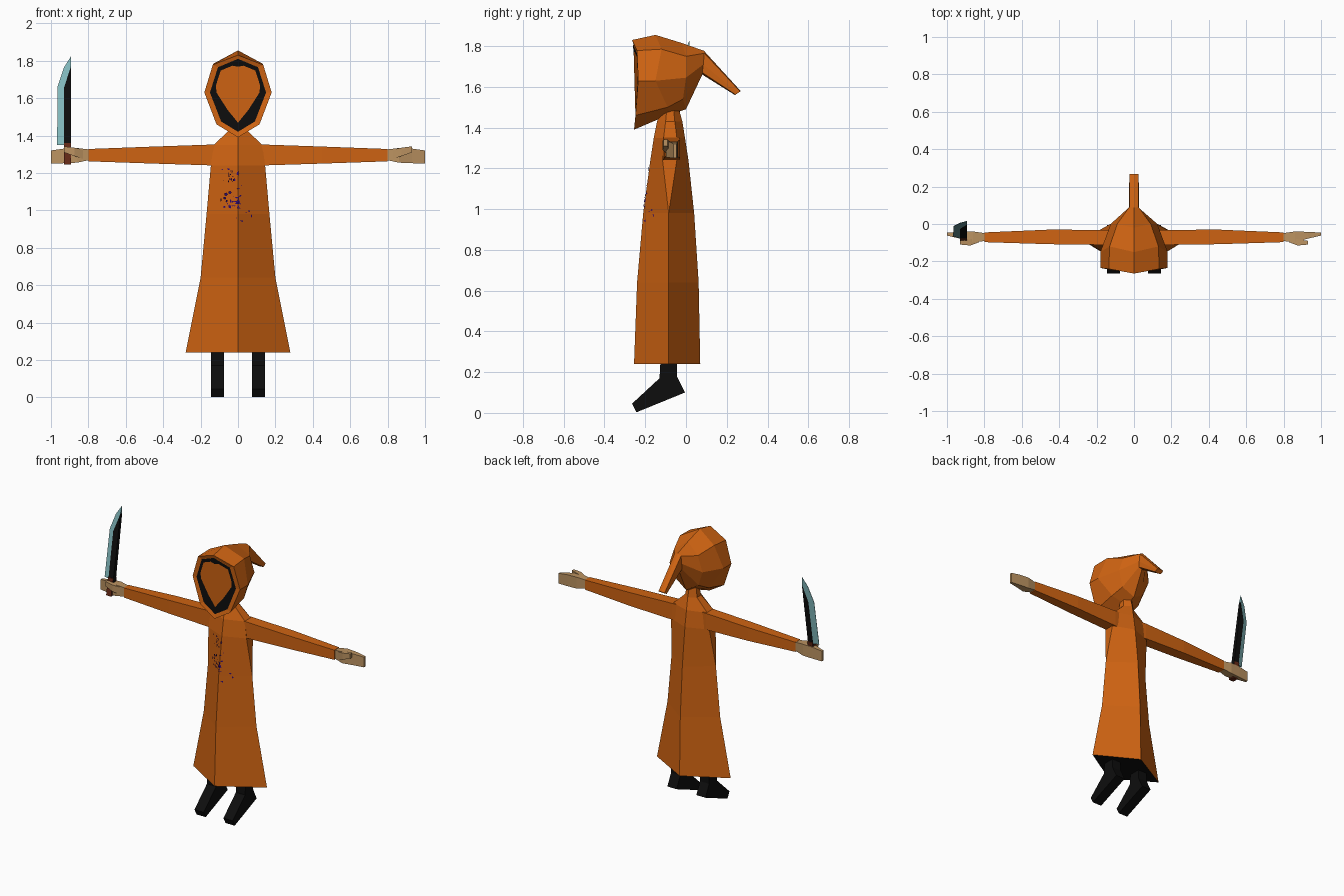
import bpy, bmesh, math, random

if "Cube" in bpy.data.objects:
    bpy.data.objects.remove(bpy.data.objects["Cube"])

def mat(name, rgb):
    m = bpy.data.materials.new(name)
    m.diffuse_color = (*rgb, 1)
    m.use_nodes = True
    m.node_tree.nodes["Principled BSDF"].inputs["Base Color"].default_value = m.diffuse_color
    return m

ORANGE = mat("orange_cloth", (0.62, 0.125, 0.006))
BLACK = mat("black", (0.004, 0.004, 0.004))
SKIN = mat("tan_skin", (0.5, 0.29, 0.12))
STEEL = mat("teal_steel", (0.23, 0.5, 0.52))
BROWN = mat("brown_grip", (0.13, 0.022, 0.008))
STAIN = mat("purple_stain", (0.025, 0.002, 0.16))

def finish(name, bm, mats, rule=None, fix=True):
    bmesh.ops.remove_doubles(bm, verts=bm.verts, dist=1e-4)
    if fix:
        bmesh.ops.recalc_face_normals(bm, faces=bm.faces)
    bm.normal_update()
    if rule:
        for f in bm.faces:
            f.material_index = rule(f)
    me = bpy.data.meshes.new(name)
    bm.to_mesh(me)
    bm.free()
    for m in mats:
        me.materials.append(m)
    ob = bpy.data.objects.new(name, me)
    bpy.context.collection.objects.link(ob)
    return ob

def loft(name, rings, mats, rule=None):
    """Skin a list of equal-length point rings and cap both ends."""
    bm = bmesh.new()
    vs = [[bm.verts.new(p) for p in r] for r in rings]
    n = len(rings[0])
    for a, b in zip(vs, vs[1:]):
        for i in range(n):
            j = (i + 1) % n
            bm.faces.new((a[i], a[j], b[j], b[i]))
    bm.faces.new(vs[0][::-1])
    bm.faces.new(vs[-1])
    return finish(name, bm, mats, rule)

def box_ring(x, y0, y1, z0, z1):
    return [(x, y0, z0), (x, y1, z0), (x, y1, z1), (x, y0, z1)]

# Robe: ridged front and back, side ridge that splits open under the arm
# z, half width, front y, back y, side front y, side back y
ROBE = [(0.24, 0.28, -0.255, 0.07, -0.085, -0.085),
        (0.64, 0.20, -0.24, 0.062, -0.085, -0.085),
        (0.98, 0.168, -0.21, 0.04, -0.085, -0.085),
        (1.24, 0.145, -0.175, 0.012, -0.115, -0.045),
        (1.35, 0.13, -0.158, -0.005, -0.11, -0.045),
        (1.43, 0.045, -0.142, -0.018, -0.10, -0.055),
        (1.53, 0.03, -0.11, -0.045, -0.09, -0.065)]
loft("robe", [[(0, f, z), (w, a, z), (w, b, z), (0, k, z), (-w, b, z), (-w, a, z)]
              for z, w, f, k, a, b in ROBE],
     [ORANGE, BLACK], lambda f: 1 if f.normal.z < -0.9 else 0)

# Hood: half rings from top to bottom, mirrored
def full(half):
    return half + [(-x, y, z) for x, y, z in half[-2:0:-1]]

OPENING = [(0, -0.258, 1.81), (0.107, -0.238, 1.765), (0.15, -0.233, 1.63),
           (0.09, -0.24, 1.475), (0, -0.247, 1.42)]
HOOD = [
    OPENING,
    [(0, -0.265, 1.83), (0.135, -0.24, 1.778), (0.18, -0.235, 1.63),
     (0.115, -0.248, 1.46), (0, -0.255, 1.39)],
    [(0, -0.15, 1.855), (0.13, -0.12, 1.785), (0.18, -0.15, 1.63),
     (0.11, -0.09, 1.50), (0, -0.08, 1.465)],
    [(0, -0.02, 1.815), (0.09, 0.0, 1.75), (0.125, 0.0, 1.645),
     (0.085, -0.015, 1.54), (0, 0.0, 1.49)],
    [(0, 0.088, 1.777), (0.025, 0.09, 1.765), (0.027, 0.085, 1.71),
     (0.025, 0.08, 1.67), (0, 0.08, 1.66)],
    [(0, 0.268, 1.58), (0.023, 0.266, 1.577), (0.025, 0.255, 1.57),
     (0.023, 0.243, 1.562), (0, 0.24, 1.56)]]
loft("hood", [full(h) for h in HOOD], [ORANGE])

# Dark face plate filling the hood opening
bm = bmesh.new()
ring = [bm.verts.new((x, y - 0.003, z)) for x, y, z in full(OPENING)]
mid = bm.verts.new((0, -0.243, 1.63))
for i in range(len(ring)):
    bm.faces.new((ring[i - 1], ring[i], mid))
for f in bm.faces:
    f.normal_update()
    if f.normal.y > 0:
        f.normal_flip()
finish("dark_face", bm, [BLACK], fix=False)

for side, s in (("left", 1), ("right", -1)):
    # Sleeve
    loft(side + "_sleeve", [box_ring(s * 0.09, -0.112, -0.035, 1.24, 1.352),
                            box_ring(s * 0.13, -0.112, -0.032, 1.24, 1.352),
                            box_ring(s * 0.45, -0.108, -0.03, 1.25, 1.341),
                            box_ring(s * 0.80, -0.097, -0.045, 1.262, 1.328)], [ORANGE])
    # Hand with flat fingers and a separate thumb
    loft(side + "_hand", [box_ring(s * 0.79, -0.09, -0.05, 1.27, 1.325),
                          box_ring(s * 0.86, -0.098, -0.04, 1.255, 1.333),
                          box_ring(s * 0.93, -0.078, -0.042, 1.252, 1.33),
                          box_ring(s * 1.0, -0.062, -0.046, 1.25, 1.32)], [SKIN])
    loft(side + "_thumb", [box_ring(s * 0.83, -0.098, -0.065, 1.275, 1.325),
                           box_ring(s * 0.875, -0.115, -0.082, 1.29, 1.335),
                           box_ring(s * 0.93, -0.11, -0.09, 1.31, 1.342)], [SKIN])
    # Leg and boot, side profile extruded across x
    boot = [(-0.125, 0.26), (-0.13, 0.17), (-0.265, 0.045), (-0.243, 0.003),
            (-0.005, 0.10), (-0.045, 0.18), (-0.045, 0.26)]
    loft(side + "_leg", [[(s * 0.11 + d, y, z) for y, z in boot]
                         for d in (-0.035, 0.035)], [BLACK])

# Knife: dark thick spine, teal bevel thinning to the edge, leaning backwards
def lean(z):
    return -0.065 + (z - 1.35) * 0.17

def blade(name, outline, material):
    # outline points: x, z, half thickness
    loft(name, [[(x, lean(z) + d * t, z) for x, z, t in outline] for d in (-1, 1)],
         [material])

blade("blade_spine", [(-0.93, 1.33, 0.013), (-0.93, 1.655, 0.013),
                      (-0.892, 1.775, 0.01), (-0.892, 1.33, 0.015)], BLACK)
blade("blade_edge", [(-0.967, 1.35, 0.001), (-0.965, 1.66, 0.001), (-0.93, 1.765, 0.001),
                     (-0.892, 1.825, 0.001), (-0.892, 1.775, 0.01),
                     (-0.93, 1.655, 0.013), (-0.93, 1.35, 0.013)], STEEL)
loft("knife_grip", [[(x, lean(z) + y, z) for x, y in
                     ((-0.93, -0.02), (-0.892, -0.02), (-0.892, 0.02), (-0.93, 0.02))]
                    for z in (1.245, 1.36)], [BROWN])

# Stains: thin irregular flecks lying on the front of the robe
def robe_y(x, z):
    for lo, hi in zip(ROBE, ROBE[1:]):
        if lo[0] <= z <= hi[0]:
            t = (z - lo[0]) / (hi[0] - lo[0])
            w, f, a = (lo[i] + t * (hi[i] - lo[i]) for i in (1, 2, 4))
            return f + (a - f) * abs(x) / w - 0.004

random.seed(4)
bm = bmesh.new()
# centre x, centre z, spread x, spread z, count
for cx, cz, sx, sz, count in ((-0.04, 1.18, 0.018, 0.025, 16), (-0.02, 1.05, 0.045, 0.022, 34),
                              (0.02, 1.06, 0.03, 0.06, 14)):
    for _ in range(count):
        x, z = random.gauss(cx, sx), random.gauss(cz, sz)
        z = min(max(z, 0.9), 1.22)
        rx, rz = random.uniform(0.002, 0.011), random.uniform(0.002, 0.011)
        pts = []
        for k in range(5):
            a = math.tau * k / 5
            r = random.uniform(0.5, 1.2)
            px, pz = x + rx * r * math.cos(a), z + rz * r * math.sin(a)
            pts.append(bm.verts.new((px, robe_y(px, pz), pz)))
        bm.faces.new(pts)
finish("robe_stains", bm, [STAIN], fix=False)
